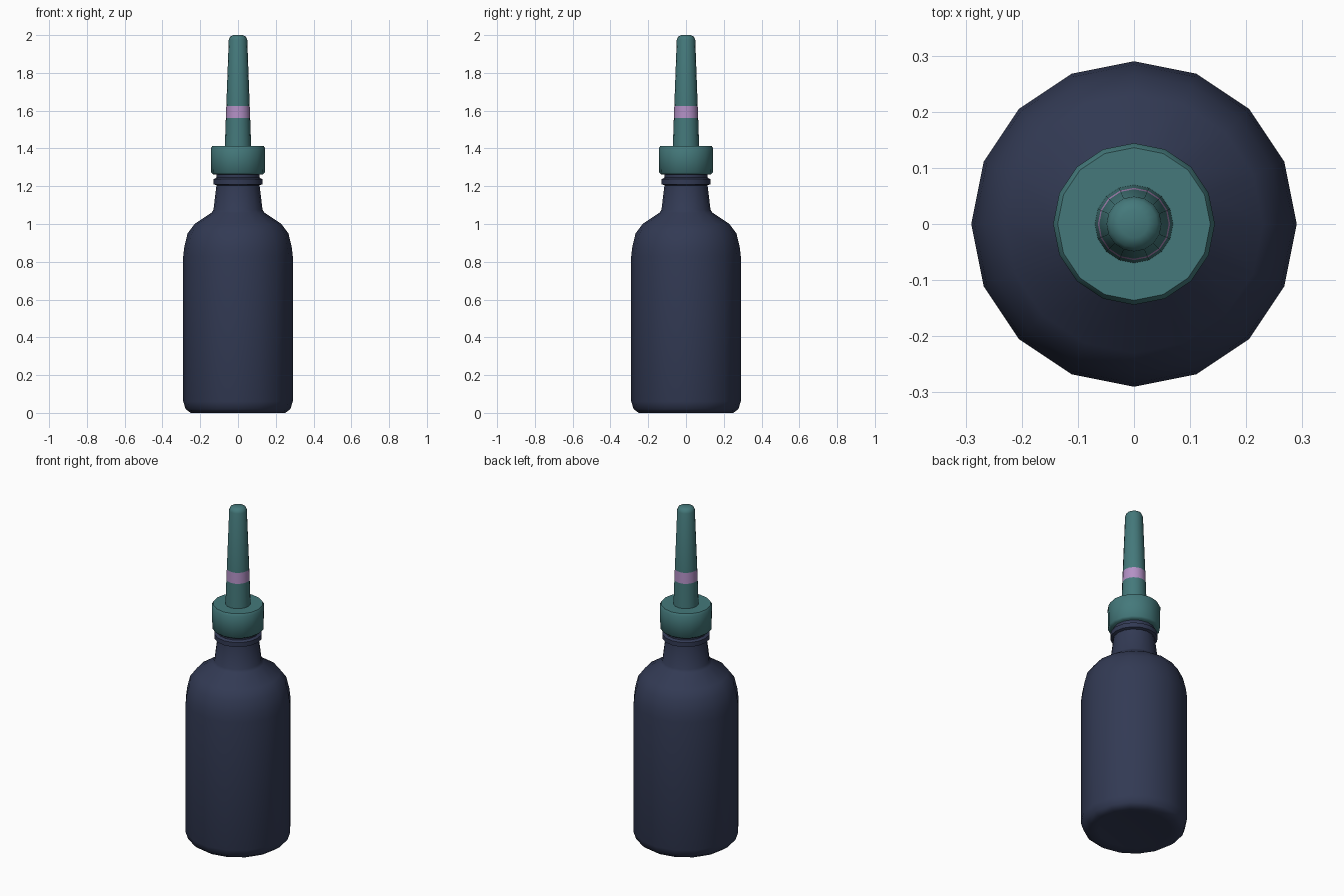
import bpy, bmesh, math

if "Cube" in bpy.data.objects:
    bpy.data.objects.remove(bpy.data.objects["Cube"])


def material(name, rgb):
    m = bpy.data.materials.new(name)
    m.diffuse_color = (*rgb, 1.0)
    m.use_nodes = True
    m.node_tree.nodes["Principled BSDF"].inputs["Base Color"].default_value = m.diffuse_color
    return m


NAVY = material("navy", (0.032, 0.042, 0.088))
TEAL = material("teal", (0.058, 0.190, 0.197))
LILAC = material("lilac", (0.45, 0.28, 0.56))


def lathe(name, profile, sides, mats, rule=None, angle=35):
    """Spin (radius, z) points around z; radius 0 makes a pole."""
    bm = bmesh.new()
    rings = []
    for r, z in profile:
        if r == 0:
            rings.append([bm.verts.new((0, 0, z))] * sides)
        else:
            rings.append([bm.verts.new((r * math.cos(i * math.tau / sides),
                                        r * math.sin(i * math.tau / sides), z))
                          for i in range(sides)])
    for low, high in zip(rings, rings[1:]):
        for i in range(sides):
            j = (i + 1) % sides
            quad = list(dict.fromkeys((low[i], low[j], high[j], high[i])))
            face = bm.faces.new(quad)
            if rule:
                face.material_index = rule(face.calc_center_median().z)
    bmesh.ops.recalc_face_normals(bm, faces=bm.faces)
    mesh = bpy.data.meshes.new(name)
    bm.to_mesh(mesh)
    bm.free()
    for m in mats:
        mesh.materials.append(m)
    ob = bpy.data.objects.new(name, mesh)
    bpy.context.collection.objects.link(ob)
    bpy.ops.object.select_all(action='DESELECT')
    bpy.context.view_layer.objects.active = ob
    ob.select_set(True)
    bpy.ops.object.shade_smooth_by_angle(angle=math.radians(angle))
    return ob


# bottle body with shoulder, neck and collar ring
lathe("bottle", [(0, 0.012), (0.20, 0.008), (0.25, 0.0), (0.277, 0.02), (0.29, 0.06),
                 (0.29, 0.83), (0.284, 0.88), (0.267, 0.95), (0.23, 1.0),
                 (0.14, 1.06), (0.13, 1.075), (0.114, 1.205), (0.13, 1.21),
                 (0.13, 1.237), (0.115, 1.245), (0.115, 1.30), (0, 1.30)],
      16, [NAVY], angle=50)

# screw cap
lathe("cap", [(0, 1.262), (0.13, 1.262), (0.142, 1.272), (0.144, 1.40),
              (0.136, 1.413), (0, 1.413)], 16, [TEAL], angle=50)

# tapered nozzle with a painted band
lathe("nozzle", [(0, 1.40), (0.070, 1.40), (0.0645, 1.56), (0.062, 1.625),
                 (0.049, 1.975), (0.042, 1.992), (0.025, 2.0), (0, 2.0)],
      16, [TEAL, LILAC], rule=lambda z: int(1.565 < z < 1.62), angle=50)
